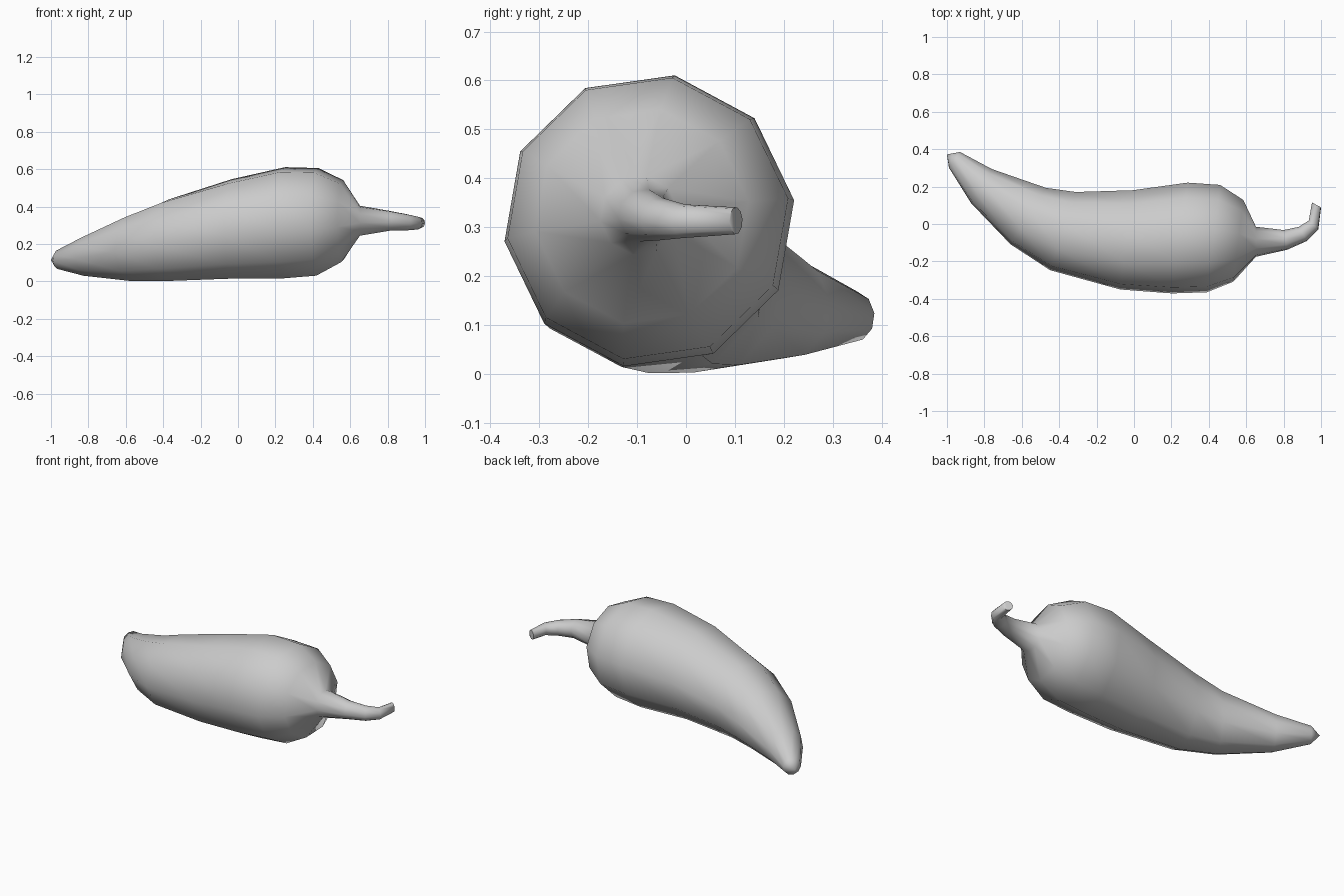
import bpy, bmesh
from math import radians, sin, cos
from mathutils import Vector

cube = bpy.data.objects.get("Cube")
if cube:
    bpy.data.objects.remove(cube, do_unlink=True)

SIDES = 10

# Cross-sections along the curved axis: x, y, z, radius, heading in degrees
TIP = (-1.0, 0.372, 0.115)
BODY = [
    (-0.96, 0.343, 0.117, 0.052, -35),
    (-0.815, 0.202, 0.136, 0.108, -31),
    (-0.565, 0.042, 0.18, 0.18, -32),
    (-0.38, -0.038, 0.22, 0.222, -18),
    (-0.04, -0.085, 0.28, 0.27, -7),
    (0.245, -0.075, 0.313, 0.302, -8),
    (0.425, -0.078, 0.318, 0.292, -7),
    (0.558, -0.09, 0.322, 0.222, -7),
]
STEM = [
    (0.652, -0.095, 0.324, 0.081, 0),
    (0.81, -0.085, 0.324, 0.054, 10),
    (0.903, -0.053, 0.316, 0.044, 30),
    (0.96, -0.005, 0.312, 0.035, 47),
    (0.976, 0.102, 0.313, 0.028, 61),
]


def add_ring(bm, x, y, z, radius, heading):
    """Ring of vertices square to the heading."""
    h = radians(heading)
    across = Vector((-sin(h), cos(h), 0))
    up = Vector((0, 0, 1))
    ring = []
    for i in range(SIDES):
        a = radians(8 + 360 * i / SIDES)
        ring.append(bm.verts.new(Vector((x, y, z)) + radius * (across * cos(a) + up * sin(a))))
    return ring


# Pepper body running into its curled stem
bm = bmesh.new()
rings = [add_ring(bm, *section) for section in BODY + STEM]
for a, b in zip(rings, rings[1:]):
    for i in range(SIDES):
        j = (i + 1) % SIDES
        bm.faces.new((a[i], a[j], b[j], b[i]))

# Pointed tip and flat cut stem end
tip = bm.verts.new(TIP)
for i in range(SIDES):
    bm.faces.new((tip, rings[0][(i + 1) % SIDES], rings[0][i]))
bm.faces.new(rings[-1])
bmesh.ops.recalc_face_normals(bm, faces=bm.faces)

mesh = bpy.data.meshes.new("chili_pepper")
bm.to_mesh(mesh)
bm.free()
pepper = bpy.data.objects.new("chili_pepper", mesh)
bpy.context.collection.objects.link(pepper)

# Plain grey skin
grey = bpy.data.materials.new("light_grey")
grey.use_nodes = True
color = (0.6, 0.6, 0.6, 1)
grey.diffuse_color = color
grey.node_tree.nodes["Principled BSDF"].inputs["Base Color"].default_value = color
mesh.materials.append(grey)

bpy.ops.object.select_all(action="DESELECT")
pepper.select_set(True)
bpy.context.view_layer.objects.active = pepper
bpy.ops.object.shade_smooth_by_angle(angle=radians(70))
